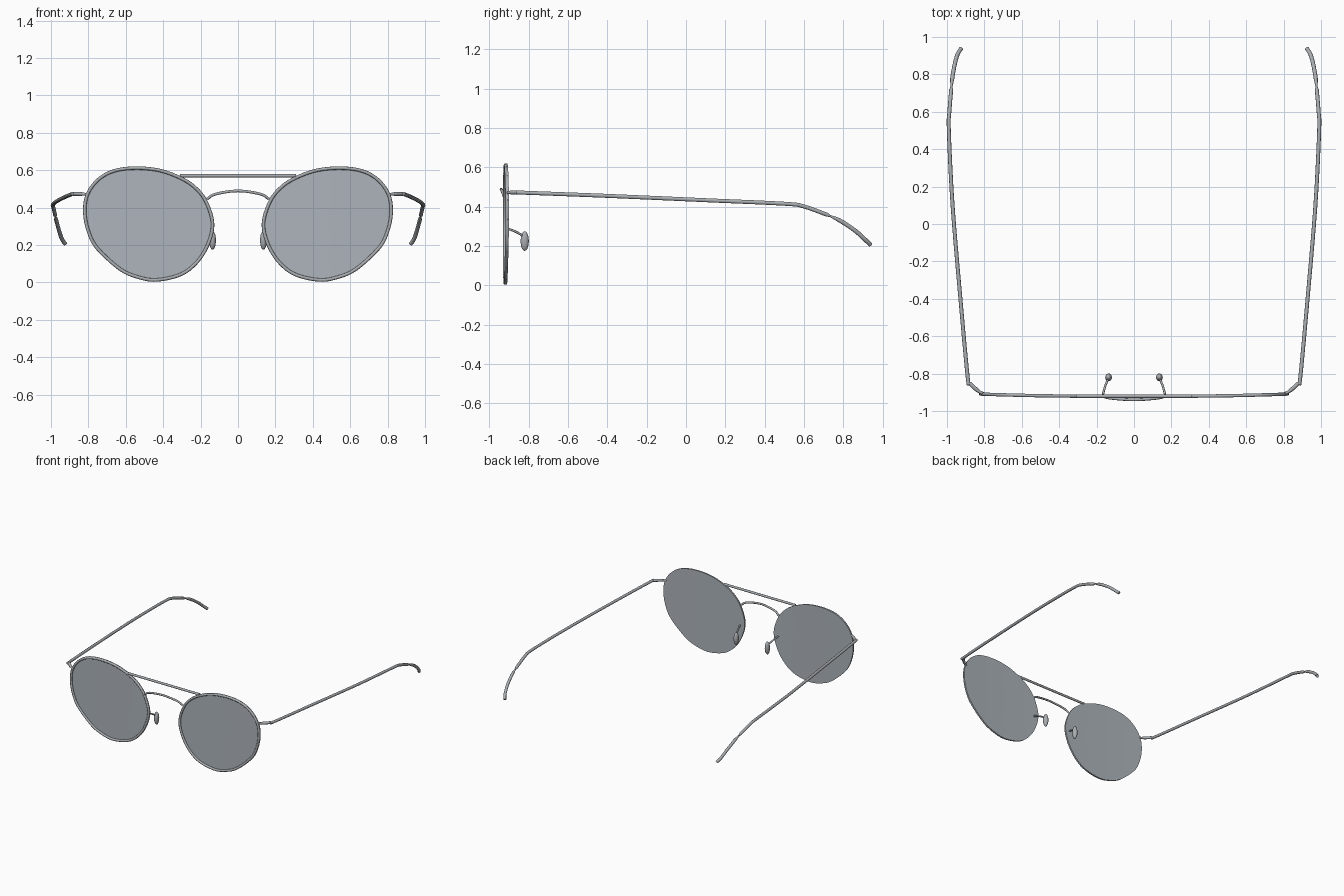
import bpy, bmesh
from math import sin, cos, pi
from mathutils import Vector

cube = bpy.data.objects.get("Cube")
if cube:
    bpy.data.objects.remove(cube, do_unlink=True)


def material(name, colour):
    m = bpy.data.materials.new(name)
    m.use_nodes = True
    m.diffuse_color = (*colour, 1)
    m.node_tree.nodes["Principled BSDF"].inputs["Base Color"].default_value = (*colour, 1)
    return m


METAL = material("grey metal", (0.40, 0.42, 0.44))
GLASS = material("tinted glass", (0.42, 0.46, 0.50))


def smooth_path(points, steps, cyclic=False):
    """Catmull-Rom path through the points."""
    pts = [Vector(p) for p in points]
    n = len(pts)
    pick = (lambda i: pts[i % n]) if cyclic else (lambda i: pts[max(0, min(n - 1, i))])
    out = []
    for i in range(n if cyclic else n - 1):
        a, b, c, d = (pick(i + k) for k in (-1, 0, 1, 2))
        for s in range(steps):
            t = s / steps
            out.append(0.5 * (2 * b + (c - a) * t + (2 * a - 5 * b + 4 * c - d) * t * t
                              + (3 * b - a - 3 * c + d) * t ** 3))
    return out if cyclic else out + [pts[-1]]


def finish(name, bm, mat):
    bmesh.ops.recalc_face_normals(bm, faces=bm.faces)
    mesh = bpy.data.meshes.new(name)
    bm.to_mesh(mesh)
    bm.free()
    mesh.materials.append(mat)
    ob = bpy.data.objects.new(name, mesh)
    bpy.context.collection.objects.link(ob)
    bpy.ops.object.select_all(action='DESELECT')
    ob.select_set(True)
    bpy.context.view_layer.objects.active = ob
    bpy.ops.object.shade_smooth_by_angle(angle=0.7)
    return ob


def tube(name, path, radius, mat=METAL, cyclic=False, sides=10):
    """Sweep a round section along a path; radius may be one value or a list."""
    n = len(path)
    bm = bmesh.new()
    rings = []
    for i, p in enumerate(path):
        r = radius[i] if isinstance(radius, list) else radius
        ahead = path[(i + 1) % n] if cyclic else path[min(i + 1, n - 1)]
        behind = path[i - 1] if cyclic else path[max(i - 1, 0)]
        t = (ahead - behind).normalized()
        ref = Vector((0, 1, 0)) if abs(t.y) < 0.8 and cyclic else Vector((0, 0, 1))
        u = t.cross(ref).normalized()
        v = u.cross(t)
        rings.append([bm.verts.new(p + r * (cos(a) * u + sin(a) * v))
                      for a in (2 * pi * k / sides for k in range(sides))])
    for i in range(n if cyclic else n - 1):
        a, b = rings[i], rings[(i + 1) % n]
        for k in range(sides):
            j = (k + 1) % sides
            bm.faces.new((a[k], a[j], b[j], b[k]))
    if not cyclic:
        bm.faces.new(rings[0])
        bm.faces.new(rings[-1])
    return finish(name, bm, mat)


def wrap(x):
    """Slight backward sweep of the front towards the temples."""
    return -0.921 + 0.03 * max(0, x - 0.2) ** 2


def lens(name, outline, centre, side):
    """Thin plate behind the rim, reaching its outer edge."""
    bm = bmesh.new()
    layers = []
    for dy in (0.003, 0.009):
        rings = []
        for f in (1, 0.75, 0.5, 0.25):
            ring = []
            for p in outline:
                q = centre.lerp(p, f)
                ring.append(bm.verts.new((side * q.x, wrap(q.x) + dy, q.z)))
            rings.append(ring)
        layers.append(rings)
    n = len(outline)
    strips = [(r[i], r[i + 1]) for r in layers for i in range(3)]
    strips.append((layers[0][0], layers[1][0]))
    for a, b in strips:
        for k in range(n):
            j = (k + 1) % n
            bm.faces.new((a[k], a[j], b[j], b[k]))
    for rings in layers:
        bm.faces.new(rings[-1])
    return finish(name, bm, GLASS)


# Outer outline of one lens in x, z
EDGE = [(0.55, 0.62), (0.67, 0.603), (0.757, 0.553), (0.815, 0.47), (0.828, 0.37),
        (0.806, 0.263), (0.757, 0.174), (0.634, 0.062), (0.53, 0.017), (0.43, 0.004),
        (0.297, 0.036), (0.206, 0.11), (0.148, 0.21), (0.127, 0.32), (0.165, 0.44),
        (0.225, 0.515), (0.305, 0.567), (0.42, 0.608)]
outline = smooth_path([(x, 0, z) for x, z in EDGE], 5, cyclic=True)
centre = Vector((0.48, 0, 0.32))

# Temple arm with its bent front end, and the drooping ear tip
ARM = [(0.805, -0.906, 0.47), (0.83, -0.895, 0.472), (0.877, -0.852, 0.473),
       (0.889, -0.82, 0.471), (0.928, -0.4, 0.455), (0.97, 0.1, 0.433),
       (0.99, 0.5, 0.415), (0.987, 0.6, 0.401), (0.976, 0.735, 0.352)]
TIP = [(0.976, 0.735, 0.352), (0.97, 0.79, 0.325), (0.957, 0.86, 0.278),
       (0.942, 0.91, 0.233), (0.924, 0.938, 0.206)]

for side, word in ((1, "left"), (-1, "right")):
    def flip(points):
        return [(side * x, y, z) for x, y, z in points]

    lens(word + "_lens", outline, centre, side)

    rim = []
    for p in outline:
        q = p + (centre - p).normalized() * 0.009
        rim.append(Vector((side * q.x, wrap(q.x), q.z)))
    tube(word + "_rim", rim, 0.009, cyclic=True)

    arm = smooth_path(flip(ARM), 5)
    tube(word + "_temple_arm", arm,
         [0.005 if i == len(arm) - 1 else 0.008 if i < 6 else 0.0105 for i in range(len(arm))])
    tip = smooth_path(flip(TIP), 5)
    tube(word + "_ear_tip", tip,
         [0.005 + 0.006 * min(1, i / 4) for i in range(len(tip))])

    # Nose pad and its wire
    tube(word + "_pad_wire", smooth_path(flip(
        [(0.166, -0.912, 0.29), (0.155, -0.87, 0.275), (0.138, -0.825, 0.25)]), 4), 0.006)
    bm = bmesh.new()
    bmesh.ops.create_uvsphere(bm, u_segments=16, v_segments=10, radius=1)
    bmesh.ops.scale(bm, vec=(0.018, 0.021, 0.05), verts=bm.verts)
    bmesh.ops.translate(bm, vec=(side * 0.136, -0.82, 0.225), verts=bm.verts)
    finish(word + "_nose_pad", bm, METAL)

# Straight brow bar and arched bridge
tube("brow_bar", [Vector((-0.31, -0.921, 0.57)), Vector((0.31, -0.921, 0.57))], 0.009)
ARCH = [(-0.165, -0.922, 0.445), (-0.12, -0.932, 0.472), (0, -0.94, 0.489),
        (0.12, -0.932, 0.472), (0.165, -0.922, 0.445)]
tube("bridge_arch", smooth_path(ARCH, 6), 0.0075)
